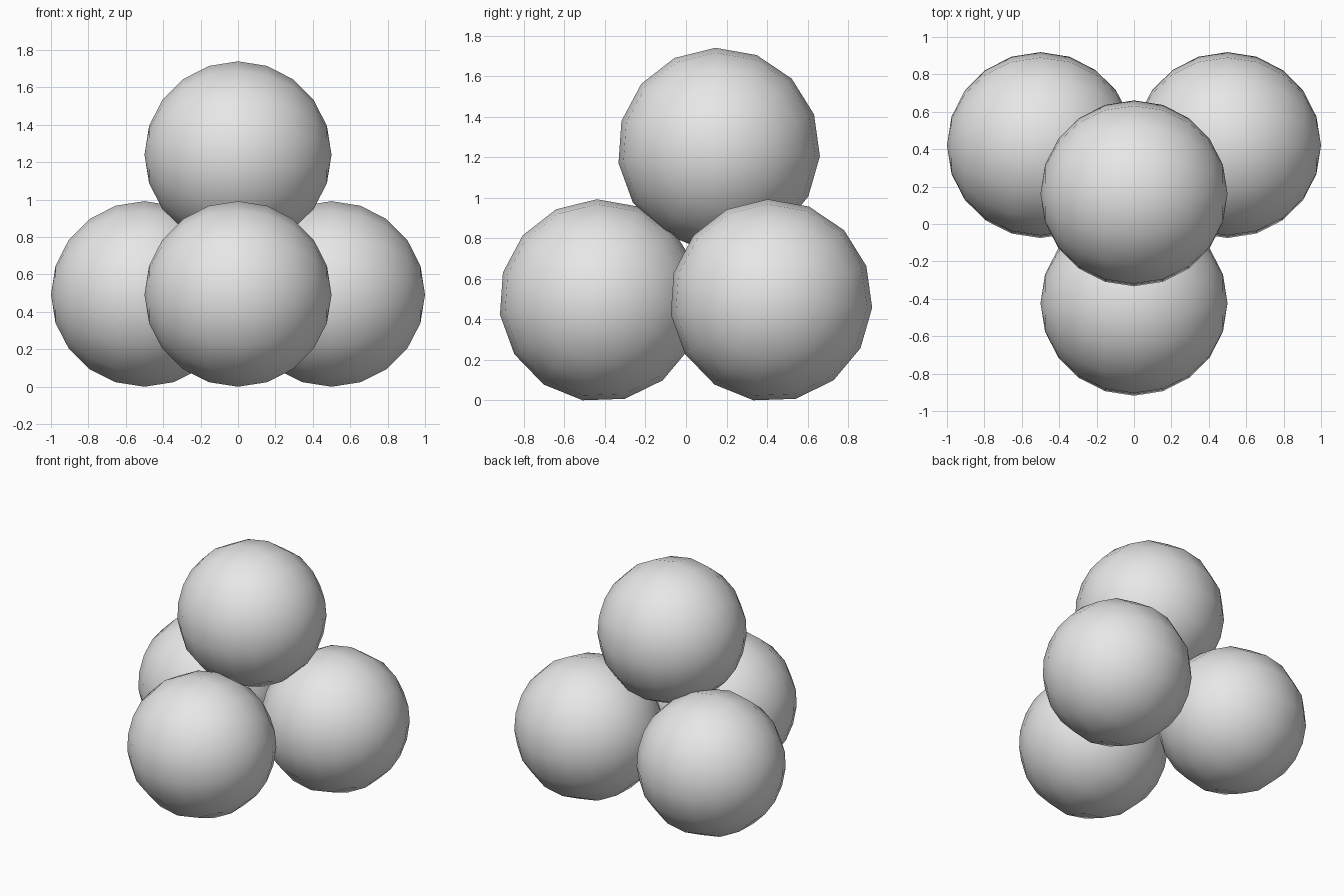
import bpy
import bmesh
from math import radians
from mathutils import Matrix

cube = bpy.data.objects.get("Cube")
if cube:
    bpy.data.objects.remove(cube, do_unlink=True)

RADIUS = 0.5

# Plain grey for every ball
grey = bpy.data.materials.new("light_grey")
grey.use_nodes = True
grey.diffuse_color = (0.8, 0.8, 0.8, 1)
grey.node_tree.nodes["Principled BSDF"].inputs["Base Color"].default_value = (0.8, 0.8, 0.8, 1)

# Poles lie along x, a vertex of the rim points up, with a slight lean forward
pole_to_x = Matrix(((0, 0, 1, 0), (1, 0, 0, 0), (0, 1, 0, 0), (0, 0, 0, 1)))
orient = Matrix.Rotation(radians(2), 4, "X") @ pole_to_x


def add_ball(name, location):
    bm = bmesh.new()
    bmesh.ops.create_uvsphere(bm, u_segments=15, v_segments=10, radius=RADIUS)
    bmesh.ops.transform(bm, matrix=orient, verts=bm.verts)
    bmesh.ops.recalc_face_normals(bm, faces=bm.faces)
    for face in bm.faces:
        face.smooth = True
    mesh = bpy.data.meshes.new(name)
    bm.to_mesh(mesh)
    bm.free()
    mesh.materials.append(grey)
    ball = bpy.data.objects.new(name, mesh)
    ball.location = location
    bpy.context.collection.objects.link(ball)


# Three balls on the ground
BASE_Z = 0.4924
add_ball("front_ball", (0, -0.423, BASE_Z))
for side, sign in (("left", 1), ("right", -1)):
    add_ball(f"back_{side}_ball", (sign * 0.5, 0.42, BASE_Z))

# One ball resting on top
add_ball("top_ball", (0, 0.162, 1.24))
